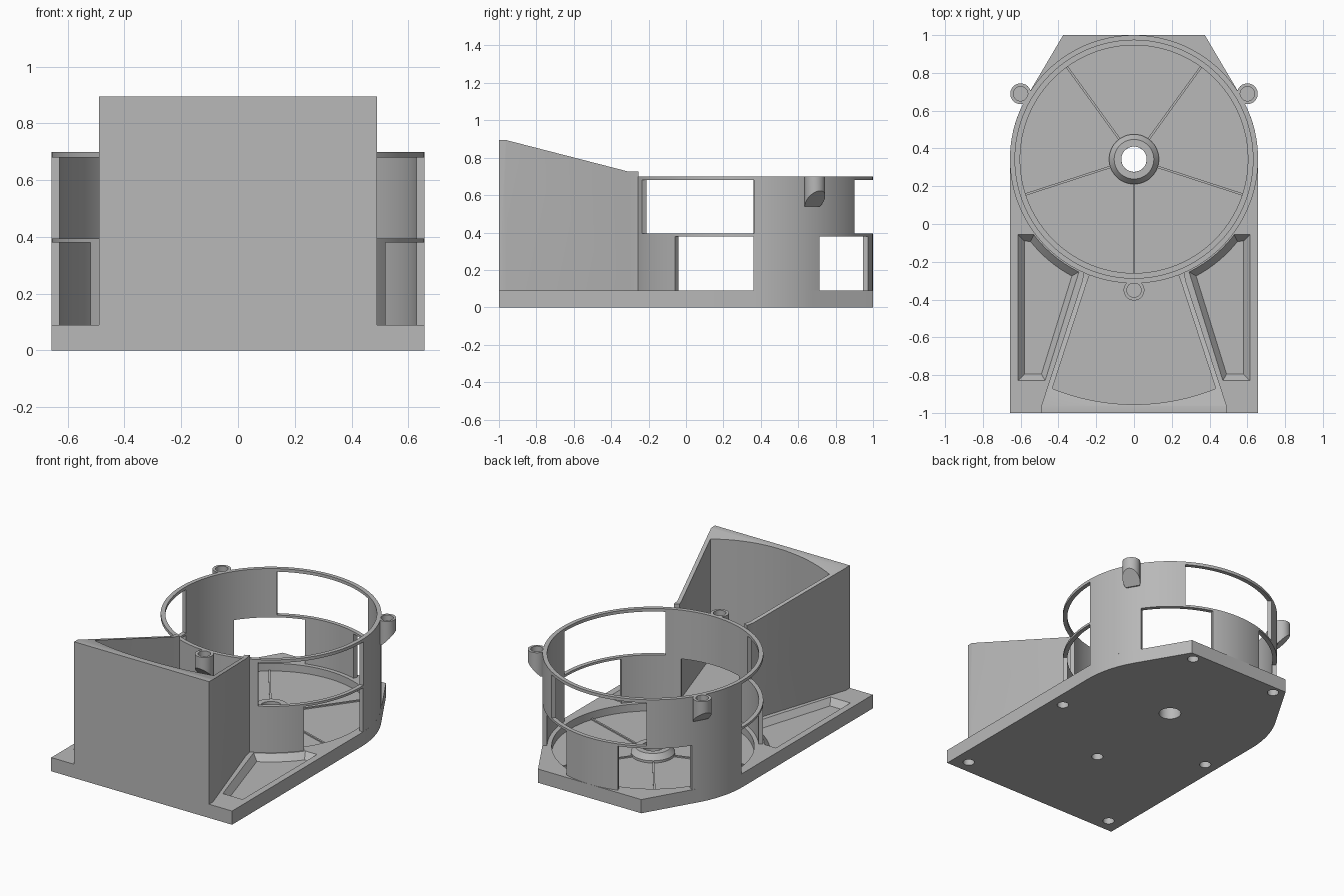
import bpy, bmesh
from math import sin, cos, radians, pi

if "Cube" in bpy.data.objects:
    bpy.data.objects.remove(bpy.data.objects["Cube"])

CY = 0.343      # y of the drum axis
R = 0.657       # drum outer radius
TOP = 0.09      # plate thickness
RIM = 0.70      # drum height

grey = bpy.data.materials.new("light_grey")
grey.use_nodes = True
grey.diffuse_color = (0.48, 0.48, 0.48, 1)
grey.node_tree.nodes["Principled BSDF"].inputs["Base Color"].default_value = (0.48, 0.48, 0.48, 1)
parts = []


def finish(name, bm):
    bmesh.ops.recalc_face_normals(bm, faces=bm.faces)
    mesh = bpy.data.meshes.new(name)
    bm.to_mesh(mesh)
    bm.free()
    mesh.materials.append(grey)
    obj = bpy.data.objects.new(name, mesh)
    bpy.context.collection.objects.link(obj)
    parts.append(obj)
    return obj


def add_prism(bm, loop, h0, h1, axis="z", loop_top=None):
    place = {"z": lambda p, h: (p[0], p[1], h),
             "x": lambda p, h: (h, p[0], p[1]),
             "y": lambda p, h: (p[0], h, p[1])}[axis]
    a = [bm.verts.new(place(p, h0)) for p in loop]
    b = [bm.verts.new(place(p, h1)) for p in (loop_top or loop)]
    bm.faces.new(a[::-1])
    bm.faces.new(b)
    for i in range(len(a)):
        j = (i + 1) % len(a)
        bm.faces.new((a[i], a[j], b[j], b[i]))


def prism(name, *args, **kw):
    bm = bmesh.new()
    add_prism(bm, *args, **kw)
    return finish(name, bm)


def lathe(name, profile, n=96):
    """Revolve a closed (radius, z) profile round the drum axis."""
    bm = bmesh.new()
    rings = [[bm.verts.new((r * cos(2 * pi * i / n), CY + r * sin(2 * pi * i / n), z))
              for r, z in profile] for i in range(n)]
    m = len(profile)
    for i in range(n):
        p, q = rings[i], rings[(i + 1) % n]
        for k in range(m):
            bm.faces.new((p[k], q[k], q[(k + 1) % m], p[(k + 1) % m]))
    return finish(name, bm)


def arc(r, a0, a1, n=24, cx=0.0, cy=CY):
    return [(cx + r * cos(radians(a0 + (a1 - a0) * i / n)),
             cy + r * sin(radians(a0 + (a1 - a0) * i / n))) for i in range(n + 1)]


def circle(x, y, r, n=32):
    return arc(r, 0, 360 - 360 / n, n - 1, x, y)


def mirror(loop):
    return [(-x, y) for x, y in loop]


def cut(obj, cutter):
    """Subtract the cutter for good, then throw it away."""
    cutter.hide_render = True
    mod = obj.modifiers.new("cut", "BOOLEAN")
    mod.operation, mod.solver, mod.object = "DIFFERENCE", "EXACT", cutter
    dg = bpy.context.evaluated_depsgraph_get()
    mesh = bpy.data.meshes.new_from_object(obj.evaluated_get(dg))
    obj.modifiers.clear()
    obj.data = mesh
    parts.remove(cutter)
    bpy.data.objects.remove(cutter)


# Base plate: straight front, round flanks, tapered back
half = [(R, -1)] + arc(R, 0, 30, 12) + [(0.375, 1)]
plate = prism("base_plate", half + mirror(half)[::-1], 0, TOP)

# Round recess and central through hole
cut(plate, prism("recess_cutter", circle(0, CY, 0.603, 96), 0.04, 0.2))
cut(plate, prism("axle_cutter", circle(0, CY, 0.067), -0.1, 0.2))

# Sloped pockets beside the chute
bm = bmesh.new()
rim = [(0.615, -0.055)] + arc(0.663, -37, -64) + [(0.47, -0.83), (0.615, -0.83)]
floor = [(0.58, -0.09)] + arc(0.70, -38.5, -62) + [(0.49, -0.795), (0.58, -0.795)]
add_prism(bm, floor, 0.05, TOP + 0.001, loop_top=rim)
add_prism(bm, mirror(floor), 0.05, TOP + 0.001, loop_top=mirror(rim))
cut(plate, finish("pocket_cutter", bm))

# Blind holes in the underside
bm = bmesh.new()
spots = [(0, -0.35)] + [(s * x, y) for s in (-1, 1)
                        for x, y in ((0.56, -0.91), (0.57, 0), (0.32, 0.945))]
for x, y in spots:
    add_prism(bm, circle(x, y, 0.035), -0.05, 0.045)
cut(plate, finish("underside_hole_cutter", bm))

# Hub and thin ribs on the recessed floor
lathe("hub", [(0.067, 0.03), (0.067, TOP), (0.105, TOP), (0.132, 0.055), (0.132, 0.03)], 48)
for k in range(5):
    rib = prism("floor_rib", [(0.125, -0.006), (0.605, -0.006), (0.605, 0.006), (0.125, 0.006)],
                0.035, 0.048)
    rib.location.y = CY
    rib.rotation_euler.z = radians(270 + 72 * k)

# Drum wall with two tiers of windows
drum = lathe("drum_wall", [(0.63, TOP), (R, TOP), (R, RIM), (0.63, RIM)], 120)
bm = bmesh.new()
for count, first, width, z0, z1 in ((3, 90, 31.7, 0.395, 0.68), (5, 270, 19.6, 0.08, 0.38)):
    for k in range(count):
        mid = first + 360 / count * k
        sector = arc(0.75, mid - width, mid + width) + arc(0.55, mid + width, mid - width)
        add_prism(bm, sector, z0, z1)
cut(drum, finish("window_cutter", bm))

# Chute: flared walls, curved inside front, sloping top
outer = [(0.265, -0.255), (0.275, -0.305), (0.49, -0.96), (0.49, -1)]
inner = [(0.235, -0.27), (0.25, -0.31)]
curve = arc(1.155, 270 - 22, 270 + 22, 24, 0, 0.2)
chute = prism("chute", outer + mirror(outer)[::-1] + mirror(inner) + curve + inner[::-1],
              TOP - 0.005, 1.1)
cut(chute, prism("chute_top_cutter", [(-1.2, 0.895), (-0.965, 0.895), (-0.305, 0.725),
                                      (-0.1, 0.725), (-0.1, 1.3), (-1.2, 1.3)],
                 -1, 1, axis="x"))
# Flush front skin where the chute meets the plate edge
chute.data.update()

# Screw bosses with slanted undersides
boss = prism("screw_boss", circle(0.693, 0, 0.055), 0.54, RIM)
cut(boss, prism("boss_slope_cutter", [(0.665, 0.5), (0.665, 0.54), (0.765, 0.64),
                                      (0.85, 0.64), (0.85, 0.5)], -0.2, 0.2, axis="y"))
cut(boss, prism("boss_hole_cutter", circle(0.693, 0, 0.038), 0.65, 0.8))
for angle in (30, 150, 270):
    if angle > 30:
        boss = boss.copy()
        boss.data = boss.data.copy()
        bpy.context.collection.objects.link(boss)
        parts.append(boss)
    boss.location.y = CY
    boss.rotation_euler.z = radians(angle)

# Smooth the round walls, keep the edges crisp
bpy.ops.object.select_all(action="DESELECT")
for obj in parts:
    obj.select_set(True)
bpy.context.view_layer.objects.active = plate
bpy.ops.object.shade_smooth_by_angle(angle=radians(25))
